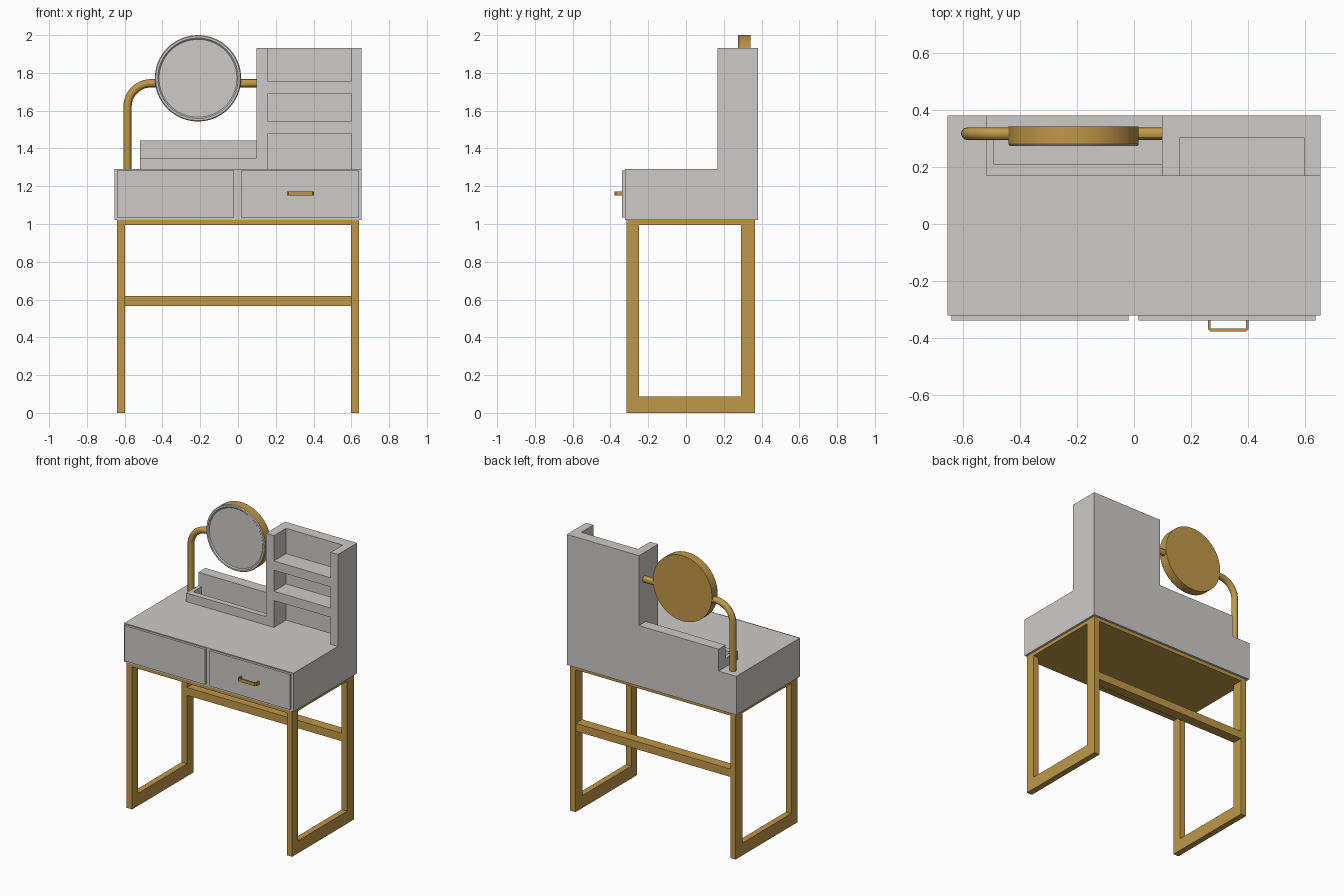
import bpy, bmesh, math
from mathutils import Vector, Matrix

if "Cube" in bpy.data.objects:
    bpy.data.objects.remove(bpy.data.objects["Cube"])


def material(name, rgb):
    m = bpy.data.materials.new(name)
    m.diffuse_color = (*rgb, 1)
    m.use_nodes = True
    m.node_tree.nodes["Principled BSDF"].inputs["Base Color"].default_value = m.diffuse_color
    return m


GREY = material("pale_grey", (0.61, 0.60, 0.585))
GOLD = material("brushed_gold", (0.53, 0.315, 0.065))


def finish(name, bm, *mats):
    bmesh.ops.recalc_face_normals(bm, faces=bm.faces)
    me = bpy.data.meshes.new(name)
    bm.to_mesh(me)
    bm.free()
    for m in mats:
        me.materials.append(m)
    ob = bpy.data.objects.new(name, me)
    bpy.context.collection.objects.link(ob)
    return ob


def smooth(ob):
    bpy.ops.object.select_all(action='DESELECT')
    bpy.context.view_layer.objects.active = ob
    ob.select_set(True)
    bpy.ops.object.shade_smooth_by_angle(angle=math.radians(30))


def box(name, x, y, z, mat):
    bm = bmesh.new()
    size = Matrix.Diagonal((x[1] - x[0], y[1] - y[0], z[1] - z[0], 1))
    mid = Matrix.Translation((sum(x) / 2, sum(y) / 2, sum(z) / 2))
    bmesh.ops.create_cube(bm, size=1, matrix=mid @ size)
    return finish(name, bm, mat)


def prism(name, pts, axis, lo, hi, mat):
    """Extrude a 2D outline along an axis (0=x, 1=y, 2=z)."""
    bm = bmesh.new()
    verts = []
    for p in pts:
        co = list(p)
        co.insert(axis, lo)
        verts.append(bm.verts.new(co))
    face = bm.faces.new(verts)
    ext = bmesh.ops.extrude_face_region(bm, geom=[face])
    move = Vector((0, 0, 0))
    move[axis] = hi - lo
    bmesh.ops.translate(bm, vec=move, verts=[v for v in ext['geom'] if isinstance(v, bmesh.types.BMVert)])
    return finish(name, bm, mat)


def tube(name, pts, radius, mat):
    cu = bpy.data.curves.new(name, 'CURVE')
    cu.dimensions = '3D'
    cu.bevel_depth = radius
    cu.bevel_resolution = 4
    cu.use_fill_caps = True
    sp = cu.splines.new('POLY')
    sp.points.add(len(pts) - 1)
    for p, co in zip(sp.points, pts):
        p.co = (*co, 1)
    ob = bpy.data.objects.new(name, cu)
    bpy.context.collection.objects.link(ob)
    cu.materials.append(mat)
    bpy.ops.object.select_all(action='DESELECT')
    bpy.context.view_layer.objects.active = ob
    ob.select_set(True)
    bpy.ops.object.convert(target='MESH')
    smooth(bpy.context.view_layer.objects.active)


# Gold stand: two U-shaped side frames, top plate, rear crossbar
u = [(-0.315, 0), (0.365, 0), (0.365, 0.995), (0.29, 0.995),
     (0.29, 0.087), (-0.25, 0.087), (-0.25, 0.995), (-0.315, 0.995)]
prism("left_leg_frame", u, 0, -0.64, -0.598, GOLD)
prism("right_leg_frame", u, 0, 0.598, 0.64, GOLD)
box("stand_top_plate", (-0.64, 0.64), (-0.315, 0.365), (0.995, 1.02), GOLD)
box("rear_crossbar", (-0.598, 0.598), (0.292, 0.363), (0.565, 0.62), GOLD)

# Cabinet with two drawer fronts
box("cabinet_body", (-0.655, 0.655), (-0.322, 0.38), (1.02, 1.29), GREY)
box("left_drawer_front", (-0.64, -0.02), (-0.338, -0.322), (1.035, 1.283), GREY)
box("right_drawer_front", (0.015, 0.637), (-0.338, -0.322), (1.035, 1.283), GREY)

# Drawer handle with chamfered corners
prism("drawer_handle",
      [(0.26, -0.338), (0.26, -0.37), (0.268, -0.378), (0.394, -0.378), (0.402, -0.37), (0.402, -0.338),
       (0.393, -0.338), (0.393, -0.367), (0.269, -0.367), (0.269, -0.338)], 2, 1.15, 1.172, GOLD)

# Stepped back panel: low behind the tray, tall behind the shelves
prism("back_panel", [(-0.518, 1.29), (0.655, 1.29), (0.655, 1.932), (0.098, 1.932), (0.098, 1.443), (-0.518, 1.443)],
      1, 0.302, 0.38, GREY)

# Shelf tower
D = (0.168, 0.302)
box("shelf_left_upright", (0.098, 0.16), D, (1.29, 1.932), GREY)
box("shelf_right_upright", (0.598, 0.655), D, (1.29, 1.932), GREY)
for name, z in (("lower_shelf", 1.478), ("upper_shelf", 1.69)):
    box(name, (0.16, 0.598), D, (z, z + 0.065), GREY)

# Tray lip (L-shaped in plan)
prism("tray_lip", [(-0.518, 0.168), (0.098, 0.168), (0.098, 0.208), (-0.492, 0.208), (-0.492, 0.302), (-0.518, 0.302)],
      2, 1.29, 1.35, GREY)

# Mirror support tubes
RY, RZ, RB = 0.317, 1.745, 0.125
arm = [(-0.585, RY, 1.29)]
for i in range(13):
    a = math.pi - i * math.pi / 24
    arm.append((-0.585 + RB + RB * math.cos(a), RY, RZ - RB + RB * math.sin(a)))
arm.append((-0.425, RY, RZ))
tube("mirror_arm", arm, 0.022, GOLD)
tube("mirror_side_rod", [(0.0, RY, RZ), (0.1, RY, RZ)], 0.022, GOLD)

# Round mirror: lathed profile, gold case with grey rim and glass
profile = [(0, 0.342), (0.2285, 0.342), (0.2285, 0.28), (0.224, 0.274),
           (0.213, 0.274), (0.206, 0.281), (0, 0.281)]
bm = bmesh.new()
pv = [bm.verts.new((r, y, 0)) for r, y in profile]
edges = [bm.edges.new(e) for e in zip(pv, pv[1:])]
bmesh.ops.spin(bm, geom=pv + edges, cent=(0, 0, 0), axis=(0, 1, 0), angle=2 * math.pi, steps=64)
bmesh.ops.remove_doubles(bm, verts=bm.verts, dist=0.0005)
for f in bm.faces:
    f.material_index = 1 if max(v.co.y for v in f.verts) < 0.3 else 0
bmesh.ops.translate(bm, vec=(-0.212, 0, 1.7715), verts=bm.verts)
smooth(finish("round_mirror", bm, GOLD, GREY))
